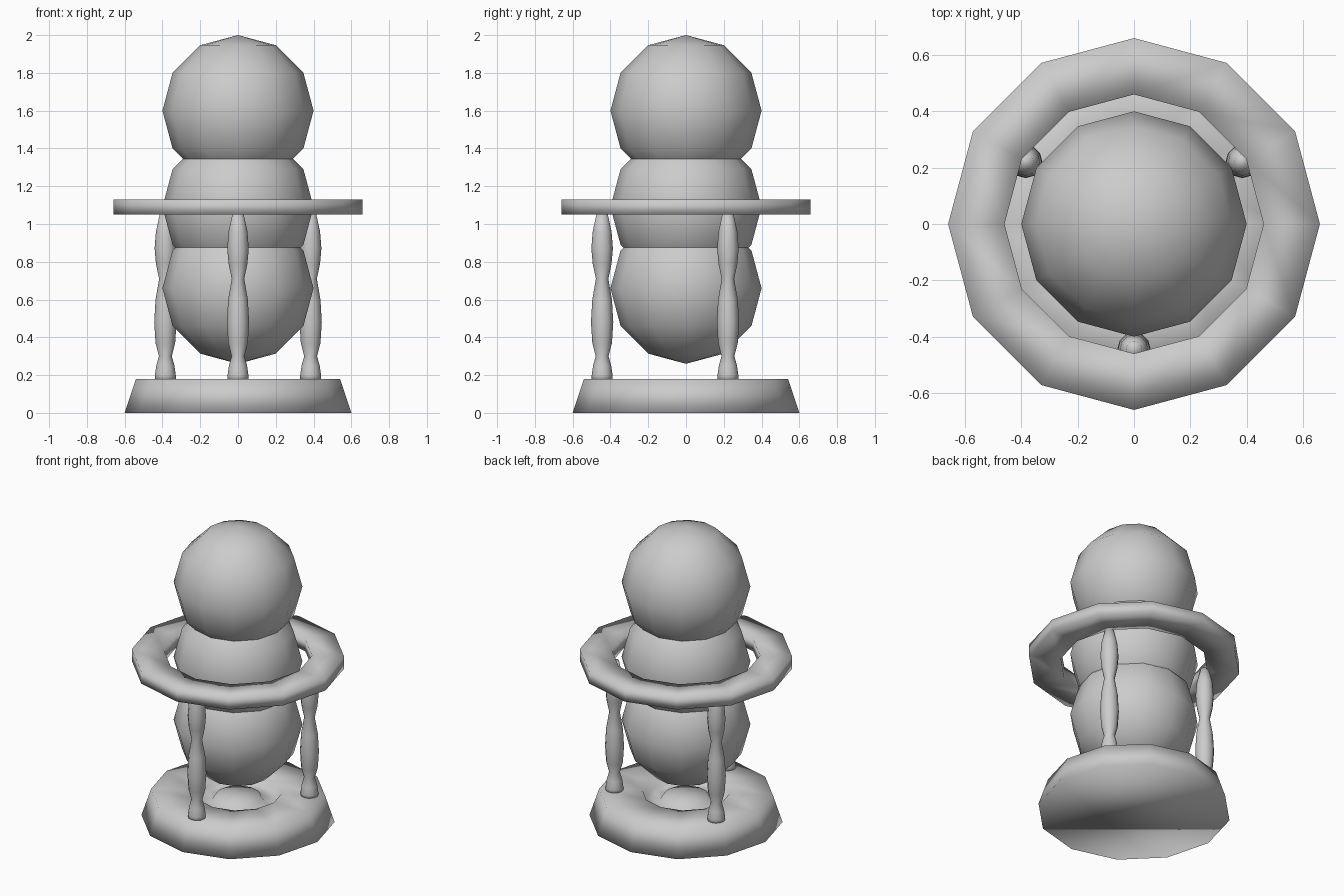
import bpy, bmesh
from math import sin, cos, pi

if "Cube" in bpy.data.objects:
    bpy.data.objects.remove(bpy.data.objects["Cube"])

SIDES = 12


def lathe(name, profile, loc=(0, 0, 0), closed=False):
    """Spin (radius, z) points round the z axis; ends are capped unless closed."""
    bm = bmesh.new()
    rings = []
    for r, z in profile:
        if r == 0:
            rings.append([bm.verts.new((0, 0, z))] * SIDES)
        else:
            rings.append([bm.verts.new((r * cos(2 * pi * i / SIDES), r * sin(2 * pi * i / SIDES), z))
                          for i in range(SIDES)])
    pairs = list(zip(rings, rings[1:]))
    if closed:
        pairs.append((rings[-1], rings[0]))
    for a, b in pairs:
        for i in range(SIDES):
            j = (i + 1) % SIDES
            bm.faces.new(list(dict.fromkeys((a[i], a[j], b[j], b[i]))))
    if not closed:
        for ring in (rings[0], rings[-1]):
            if ring[0] is not ring[1]:
                bm.faces.new(ring)
    bmesh.ops.recalc_face_normals(bm, faces=bm.faces)
    for f in bm.faces:
        f.smooth = True
    mesh = bpy.data.meshes.new(name)
    bm.to_mesh(mesh)
    bm.free()
    ob = bpy.data.objects.new(name, mesh)
    ob.location = loc
    bpy.context.collection.objects.link(ob)
    return ob


# Base: tapered plinth with a round recess and a raised centre
lathe("base", [(0.6, 0), (0.54, 0.18), (0.27, 0.18), (0.25, 0.13),
               (0.16, 0.13), (0.14, 0.16), (0, 0.17)])

# Three stacked, overlapping balls
ball = [(0.4 * sin(pi * k / 6) if 0 < k < 6 else 0, -0.4 * cos(pi * k / 6)) for k in range(7)]
for name, z in (("lower_ball", 0.66), ("middle_ball", 1.09), ("upper_ball", 1.6)):
    lathe(name, ball, (0, 0, z))

# Flat ring around the middle ball
lathe("ring", [(0.46, 1.05), (0.66, 1.05), (0.66, 1.13), (0.46, 1.13)], closed=True)

# Three turned legs between base and ring
leg = [(0.055, 0.17), (0.055, 0.2), (0.048, 0.25), (0.034, 0.3), (0.052, 0.37), (0.059, 0.48),
       (0.052, 0.6), (0.033, 0.71), (0.05, 0.79), (0.057, 0.87), (0.05, 0.96), (0.028, 1.06)]
for n in range(3):
    a = -pi / 2 + n * 2 * pi / 3
    lathe(f"leg_{n + 1}", leg, (0.444 * cos(a), 0.444 * sin(a), 0))
